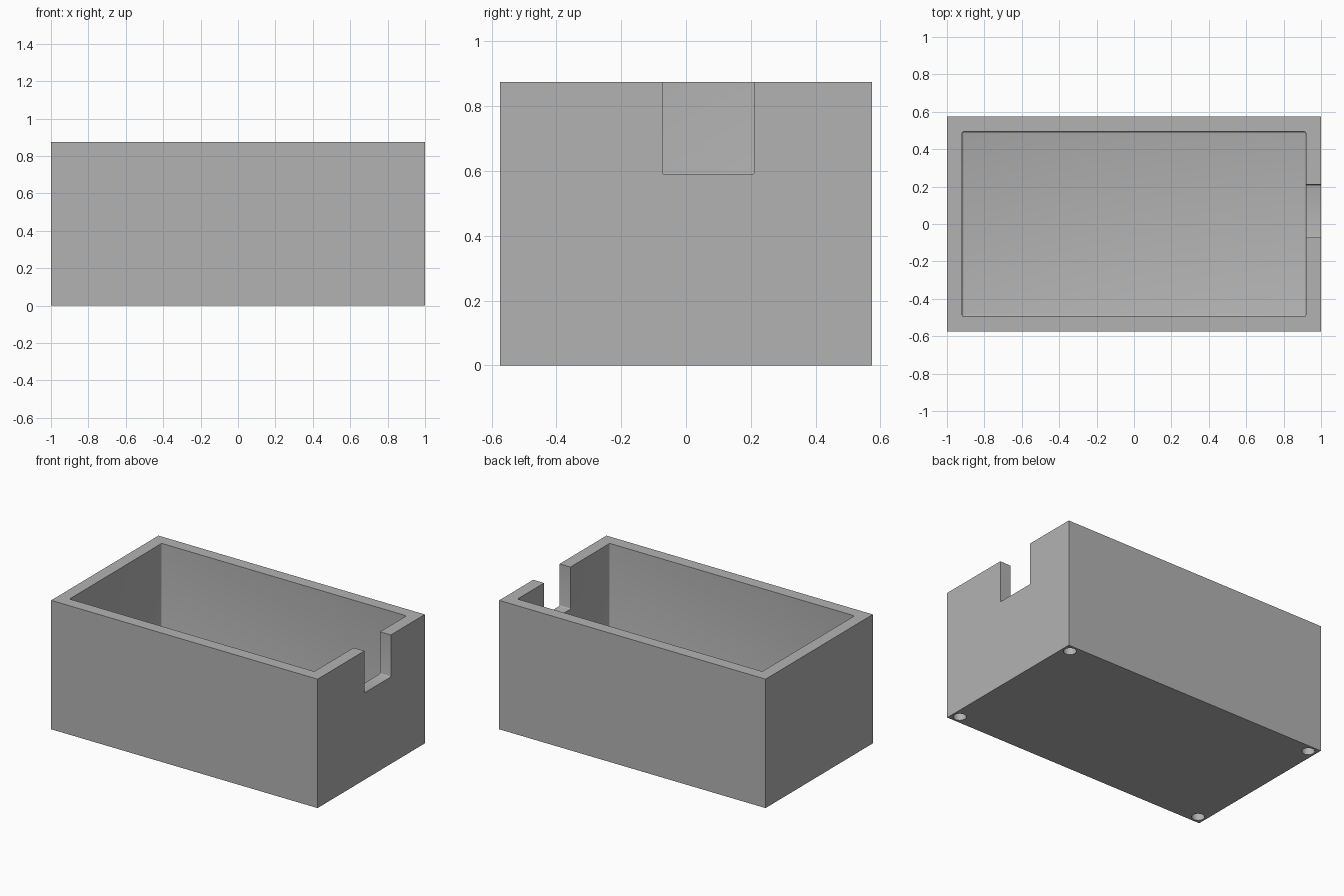
import bpy
import bmesh
from mathutils import Matrix, Vector

LENGTH, WIDTH, HEIGHT = 2.0, 1.15, 0.875
WALL = 0.081
HOLE_INSET, HOLE_RADIUS, HOLE_DEPTH = 0.054, 0.04, 0.07

default_cube = bpy.data.objects.get("Cube")
if default_cube:
    bpy.data.objects.remove(default_cube, do_unlink=True)

grey = bpy.data.materials.new("plain grey")
grey.use_nodes = True
colour = (0.45, 0.45, 0.45, 1)
grey.diffuse_color = colour
grey.node_tree.nodes["Principled BSDF"].inputs["Base Color"].default_value = colour


def add_object(name, bm):
    mesh = bpy.data.meshes.new(name)
    bm.to_mesh(mesh)
    bm.free()
    mesh.materials.append(grey)
    obj = bpy.data.objects.new(name, mesh)
    bpy.context.collection.objects.link(obj)
    return obj


def add_block(name, low, high, rounding=0):
    low, high = Vector(low), Vector(high)
    bm = bmesh.new()
    place = Matrix.Translation((low + high) / 2) @ Matrix.Diagonal((*(high - low), 1))
    bmesh.ops.create_cube(bm, size=1, matrix=place)
    if rounding:
        bmesh.ops.bevel(bm, geom=bm.edges[:], offset=rounding, segments=3,
                        profile=0.5, affect="EDGES")
    return add_object(name, bm)


def cut(target, cutter):
    cutter.hide_render = True
    modifier = target.modifiers.new(cutter.name, "BOOLEAN")
    modifier.operation = "DIFFERENCE"
    modifier.solver = "EXACT"
    modifier.object = cutter
    bpy.context.view_layer.objects.active = target
    bpy.ops.object.modifier_apply(modifier=modifier.name)
    bpy.data.objects.remove(cutter, do_unlink=True)


# Outer box
x, y = LENGTH / 2, WIDTH / 2
box = add_block("open_box", (-x, -y, 0), (x, y, HEIGHT))

# Cavity with slightly rounded corners
cut(box, add_block("cavity", (WALL - x, WALL - y, WALL),
                   (x - WALL, y - WALL, HEIGHT + 0.2), 0.01))

# Off-centre notch in one end wall
cut(box, add_block("cable_notch", (x - 0.2, -0.073, 0.59),
                   (x + 0.1, 0.21, HEIGHT + 0.2), 0.006))

# Blind screw holes in the underside corners
for sx in (-1, 1):
    for sy in (-1, 1):
        bm = bmesh.new()
        centre = (sx * (x - HOLE_INSET), sy * (y - HOLE_INSET), 0)
        bmesh.ops.create_cone(bm, cap_ends=True, segments=32,
                              radius1=HOLE_RADIUS, radius2=HOLE_RADIUS,
                              depth=2 * HOLE_DEPTH, matrix=Matrix.Translation(centre))
        cut(box, add_object("screw_hole", bm))

bpy.ops.object.select_all(action="DESELECT")
box.select_set(True)
bpy.context.view_layer.objects.active = box
bpy.ops.object.shade_smooth_by_angle(angle=0.6)
